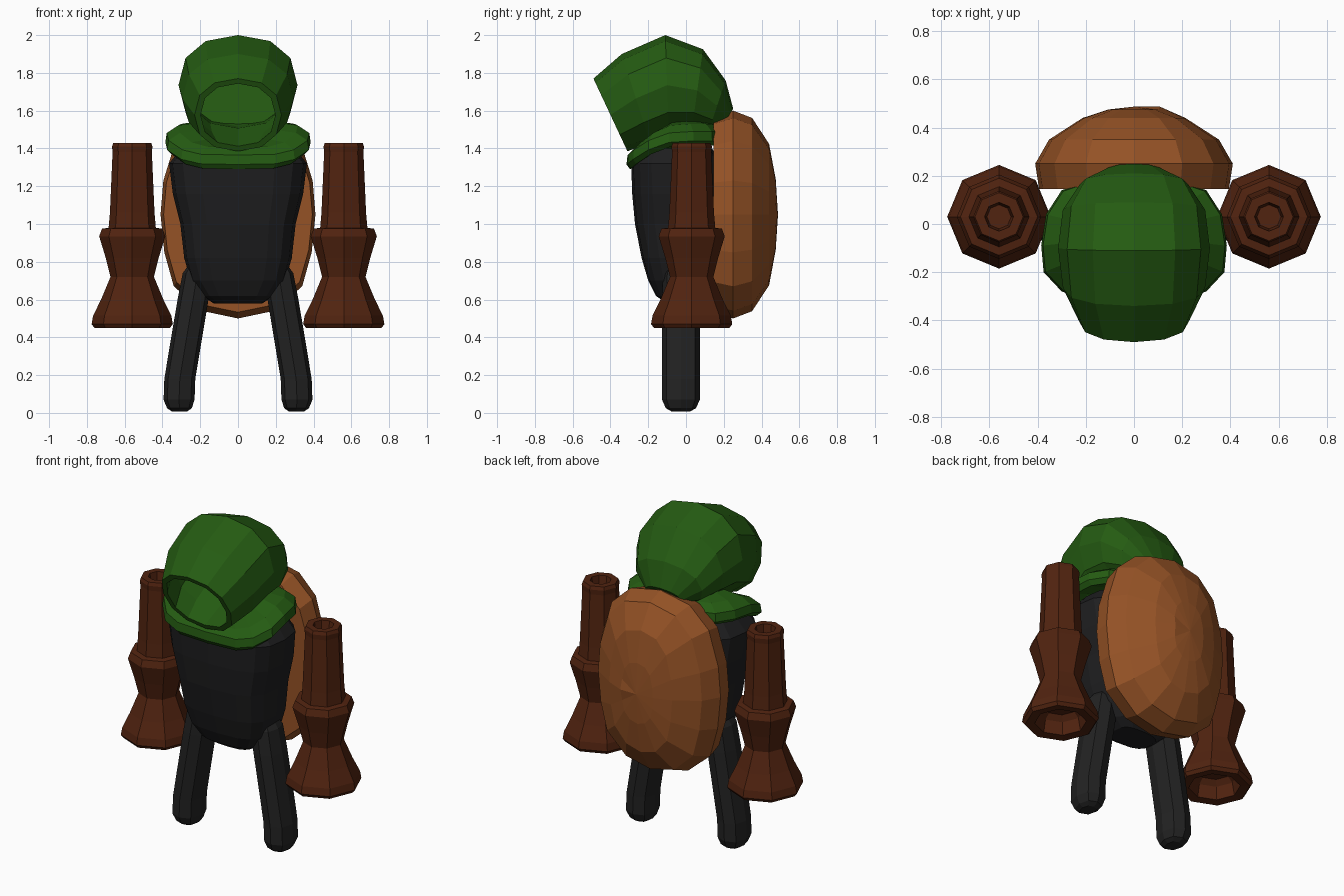
import bpy, bmesh, math
from mathutils import Vector

if "Cube" in bpy.data.objects:
    bpy.data.objects.remove(bpy.data.objects["Cube"])


def material(name, rgb):
    m = bpy.data.materials.new(name)
    m.diffuse_color = (*rgb, 1)
    m.use_nodes = True
    m.node_tree.nodes["Principled BSDF"].inputs["Base Color"].default_value = m.diffuse_color
    return m


GREEN = material("hood green", (0.018, 0.105, 0.006))
TAN = material("shell tan", (0.30, 0.085, 0.019))
BROWN = material("arm brown", (0.083, 0.017, 0.005))
BLACK = material("body black", (0.013, 0.013, 0.014))
CHARCOAL = material("leg charcoal", (0.016, 0.016, 0.016))


def loft(name, rings, mat, caps=(True, True)):
    """Skin a list of equal-length point rings."""
    bm = bmesh.new()
    vs = [[bm.verts.new(p) for p in ring] for ring in rings]
    n = len(vs[0])
    for a, b in zip(vs, vs[1:]):
        for i in range(n):
            j = (i + 1) % n
            bm.faces.new((a[i], a[j], b[j], b[i]))
    for ring, cap in ((vs[0], caps[0]), (vs[-1], caps[1])):
        if cap:
            mid = sum((v.co for v in ring), Vector()) / n
            c = bm.verts.new(mid)
            for i in range(n):
                bm.faces.new((ring[i], ring[(i + 1) % n], c))
    bmesh.ops.recalc_face_normals(bm, faces=bm.faces)
    mesh = bpy.data.meshes.new(name)
    bm.to_mesh(mesh)
    bm.free()
    mesh.materials.append(mat)
    ob = bpy.data.objects.new(name, mesh)
    bpy.context.collection.objects.link(ob)
    return ob


def oval(hx, hy, n, power=1.0):
    """Points round an oval; power below 1 makes it boxier."""
    pts = []
    for i in range(n):
        a = 2 * math.pi * i / n
        c, s = math.cos(a), math.sin(a)
        pts.append((hx * math.copysign(abs(c) ** power, c),
                    hy * math.copysign(abs(s) ** power, s)))
    return pts


def mirrored(half):
    """Complete an outline whose first and last points lie on x = 0."""
    return half + [(-x, y) for x, y in reversed(half[1:-1])]


# Body: boxy rings (z, half width, front y, back y)
body = [(0.58, 0.13, -0.10, 0.08), (0.62, 0.19, -0.16, 0.12),
        (0.70, 0.25, -0.20, 0.15), (0.82, 0.285, -0.235, 0.17),
        (1.00, 0.305, -0.27, 0.18), (1.16, 0.345, -0.285, 0.18),
        (1.32, 0.365, -0.29, 0.17), (1.40, 0.30, -0.25, 0.14)]
loft("body", [[(x, y + (f + b) / 2, z) for x, y in oval(w, (b - f) / 2, 16, 0.65)]
              for z, w, f, b in body], BLACK)

# Shell: domed backpack, flat towards the body
outline = mirrored([(0, 0.55), (0.2, 0.51), (0.33, 0.39), (0.395, 0.18), (0.41, 0),
                    (0.39, -0.2), (0.34, -0.38), (0.19, -0.51), (0, -0.55)])
shell = [(0.145, 0.96, 0.94), (0.25, 1, 1), (0.35, 0.86, 0.93),
         (0.44, 0.52, 0.68), (0.475, 0.26, 0.34)]
shell_ob = loft("shell", [[(x * sx, y, 1.05 + z * sz) for x, z in outline]
                          for y, sx, sz in shell], TAN)
# push the dome tip slightly outward
max(shell_ob.data.vertices, key=lambda v: (v.co.y, -abs(v.co.x) - abs(v.co.z - 1.05))).co.y = 0.487
for v in shell_ob.data.vertices:
    if abs(v.co.x) < 0.001 and abs(v.co.z - 1.05) < 0.01 and v.co.y > 0.4:
        v.co.y = 0.487

# Hood: hollow loft; each ring has top (y, z), bottom (y, z), half width
hood = [((-0.49, 1.77), (-0.31, 1.385), 0.23), ((-0.34, 1.90), (-0.19, 1.43), 0.295),
        ((-0.11, 2.00), (-0.09, 1.47), 0.315), ((0.09, 1.925), (0.03, 1.49), 0.295),
        ((0.21, 1.76), (0.12, 1.49), 0.225), ((0.25, 1.61), (0.18, 1.50), 0.12)]


def hood_ring(top, bottom, hw, scale=1.0):
    t, b = Vector((0, *top)), Vector((0, *bottom))
    mid, up = (t + b) / 2, (t - b) / 2
    return [mid + up * s * scale + Vector((x * scale, 0, 0))
            for x, s in oval(hw, 1, 12, 0.88)]


inner = [hood_ring(*r, 0.86) for r in hood[:4]][::-1]
outer = [hood_ring(*r) for r in hood]
loft("hood", inner + outer, GREEN)

# Dark slit resting on the hood floor
loft("face_slit", [[(x * k, -0.16 + y * k, z + y * 0.3) for x, y in oval(0.1, 0.045, 12)]
                   for z, k in ((1.452, 1), (1.461, 0.9))], BLACK)

# Collar: cape draped over the shoulders, lower at the front
cape = mirrored([(0, -0.315), (0.2, -0.31), (0.3, -0.28), (0.375, -0.2), (0.385, -0.09),
                 (0.365, 0.04), (0.3, 0.14), (0.15, 0.19), (0, 0.2)])


def hem(y):
    t = min(1, max(0, (y + 0.315) / 0.3))
    return 1.29 + 0.125 * (1 - (1 - t) ** 2)


collar = [(0.7, 0.03), (0.93, 0.0), (1.0, 0.025), (0.98, 0.075), (0.82, 0.115), (0.55, 0.13)]
loft("collar", [[(x * k, -0.05 + (y + 0.05) * k, hem(y) + dz) for x, y in cape]
                for k, dz in collar], GREEN)

# Arms: eight-sided flared tubes, hollow at both ends (radius, z)
arm = [(0.10, 0.56), (0.13, 0.53), (0.145, 0.455), (0.20, 0.45), (0.215, 0.47),
       (0.207, 0.515), (0.165, 0.60), (0.115, 0.72), (0.14, 0.82), (0.175, 0.935),
       (0.16, 0.975), (0.125, 0.98), (0.118, 1.06), (0.104, 1.38), (0.107, 1.41),
       (0.10, 1.43), (0.06, 1.43), (0.05, 1.36)]
# Legs: splayed rounded posts (z, centre x, scale)
leg = [(0.008, 0.31, 0.5), (0.025, 0.31, 0.8), (0.07, 0.312, 1), (0.18, 0.308, 1),
       (0.35, 0.28, 1), (0.60, 0.238, 1), (0.74, 0.215, 0.95), (0.80, 0.20, 0.6)]
for side, label in ((1, "right"), (-1, "left")):
    loft(label + "_arm", [[(side * 0.56 + x, 0.03 + y, z) for x, y in oval(r, r, 8)]
                          for r, z in arm], BROWN)
    loft(label + "_leg", [[(side * cx + x, -0.027 + y, z)
                           for x, y in oval(0.082 * k, 0.1 * k, 8, 0.8)]
                          for z, cx, k in leg], CHARCOAL)
